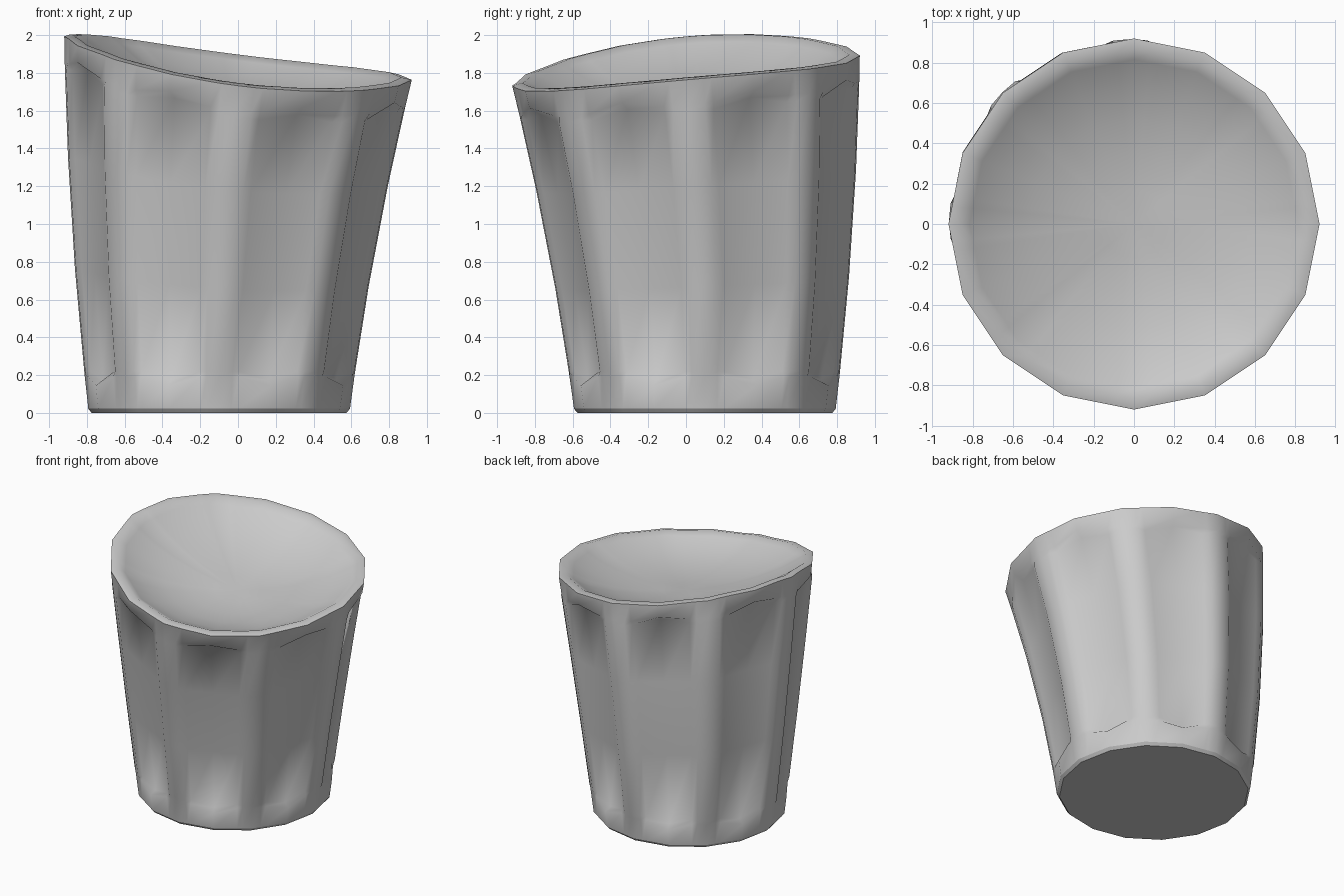
import bpy, bmesh
from math import sin, cos, pi, radians

cube = bpy.data.objects.get("Cube")
if cube:
    bpy.data.objects.remove(cube, do_unlink=True)

# Grey clay material
grey = bpy.data.materials.new("plain grey")
grey.use_nodes = True
grey.diffuse_color = (0.6, 0.6, 0.6, 1)
bsdf = grey.node_tree.nodes["Principled BSDF"]
bsdf.inputs["Base Color"].default_value = (0.6, 0.6, 0.6, 1)
bsdf.inputs["Roughness"].default_value = 0.6

SIDES = 8              # number of flats
EDGE, STEP = 5.5, 8.5  # ridge half width and start of the recess, degrees
RIM_Z, RIM_R = 1.845, 0.92
# Columns: c = ridge centre, e = ridge edge, p = panel edge, m = panel middle
cols = []
for i in range(SIDES):
    for da, kind in ((0, "c"), (EDGE, "e"), (STEP, "p"), (22.5, "m"),
                     (45 - STEP, "p"), (45 - EDGE, "e")):
        cols.append((radians(45 * i + da), kind))


def on_side(degrees):
    """Radius of a point on a straight side of the 16-sided outline."""
    return cos(pi / 16) / cos(pi / 16 - radians(degrees))


OUTLINE = {"c": 1, "e": on_side(EDGE), "p": on_side(STEP), "m": 1}
PANEL = {"c": 1, "e": 0.997, "p": 0.965, "m": 0.937}


def rim_height(a):
    """Tilted, slightly saddle-shaped mouth."""
    return RIM_Z - 0.115 * cos(a) + 0.08 * sin(a) + 0.033 * cos(2 * a)


def wall_point(a, z, scale):
    """Point on the leaning, flaring wall."""
    t = z / rim_height(a)
    centre = -0.1 + 0.1 * t ** 2
    r = (0.69 + 0.23 * t) * scale
    return centre + r * cos(a), -centre + r * sin(a), z


rings = []
# Base chamfer
rings.append([wall_point(a, 0, OUTLINE[k] * 0.978) for a, k in cols])
rings.append([wall_point(a, 0.022, OUTLINE[k]) for a, k in cols])
# Lower end of the flats: outer lip, then recessed edge
for rise, shape in ((0, OUTLINE), (0.03, PANEL)):
    rings.append([wall_point(a, (0.145 if k == "m" else 0.19) + rise, shape[k])
                  for a, k in cols])
# Middle of the flats
for part in (0.38, 0.68):
    rings.append([wall_point(a, part * rim_height(a), PANEL[k]) for a, k in cols])
# Upper end of the flats
for drop, shape in ((0.125, PANEL), (0.09, OUTLINE)):
    rings.append([wall_point(a, rim_height(a) - drop - (0 if k == "m" else 0.04),
                             shape[k]) for a, k in cols])
# Rim, soft lip and shallow dish: radius, height offset
rim_index = len(rings)
for r, dz in ((RIM_R, 0), (0.865, 0.008), (0.815, -0.022), (0.69, -0.085),
              (0.52, -0.14), (0.35, -0.175), (0.17, -0.195)):
    ring = []
    for a, k in cols:
        s = r * OUTLINE[k]
        ring.append((s * cos(a), s * sin(a),
                     RIM_Z + (rim_height(a) - RIM_Z) * r / RIM_R + dz))
    rings.append(ring)

# Join the rings into one skin
bm = bmesh.new()
rows = [[bm.verts.new(p) for p in ring] for ring in rings]
n = len(cols)
for low, high in zip(rows, rows[1:]):
    for i in range(n):
        j = (i + 1) % n
        bm.faces.new((low[i], low[j], high[j], high[i]))
bm.faces.new(rows[0][::-1])
dish_bottom = bm.verts.new((0, 0, RIM_Z - 0.2))
for i in range(n):
    bm.faces.new((rows[-1][i], rows[-1][(i + 1) % n], dish_bottom))

# Smooth skin with crisp base and rim edges
for f in bm.faces:
    f.smooth = True
for row in (rows[0], rows[1], rows[rim_index]):
    for i in range(n):
        bm.edges.get((row[i], row[(i + 1) % n])).smooth = False
bmesh.ops.recalc_face_normals(bm, faces=bm.faces)

mesh = bpy.data.meshes.new("faceted_cup")
bm.to_mesh(mesh)
bm.free()
mesh.materials.append(grey)
cup = bpy.data.objects.new("faceted_cup", mesh)
bpy.context.collection.objects.link(cup)
